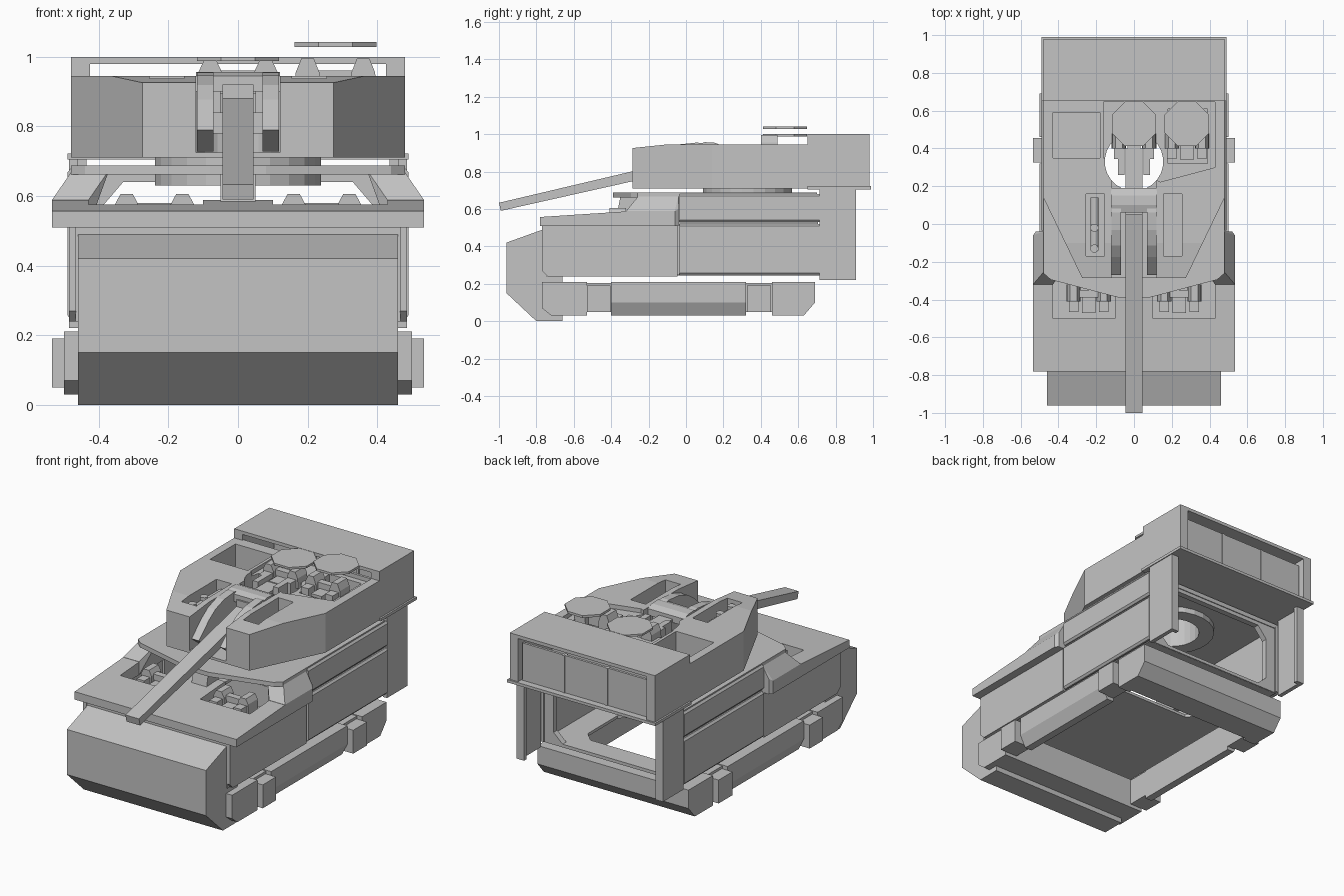
import bpy, bmesh, math

if "Cube" in bpy.data.objects:
    bpy.data.objects.remove(bpy.data.objects["Cube"])

grey = bpy.data.materials.new("armour grey")
grey.diffuse_color = (0.55, 0.55, 0.55, 1)
grey.use_nodes = True
grey.node_tree.nodes["Principled BSDF"].inputs["Base Color"].default_value = grey.diffuse_color


def finish(name, bm):
    bmesh.ops.recalc_face_normals(bm, faces=bm.faces[:])
    me = bpy.data.meshes.new(name)
    bm.to_mesh(me)
    bm.free()
    me.materials.append(grey)
    ob = bpy.data.objects.new(name, me)
    bpy.context.collection.objects.link(ob)
    return ob


def prism(name, pts, axis, lo, hi, mirror=False):
    """Extrude a 2D outline along an axis; optionally add the x-mirrored twin."""
    bm = bmesh.new()
    place = {'x': lambda a, b, t: (t, a, b), 'y': lambda a, b, t: (a, t, b), 'z': lambda a, b, t: (a, b, t)}[axis]
    for s in ((1, -1) if mirror else (1,)):
        rings = []
        for t in (lo, hi):
            ring = []
            for a, b in pts:
                x, y, z = place(a, b, t)
                ring.append(bm.verts.new((s * x, y, z)))
            rings.append(ring)
        n = len(pts)
        bm.faces.new(rings[0])
        bm.faces.new(rings[1])
        for i in range(n):
            j = (i + 1) % n
            bm.faces.new((rings[0][i], rings[0][j], rings[1][j], rings[1][i]))
    return finish(name, bm)


def box(name, x0, x1, y0, y1, z0, z1, mirror=False):
    return prism(name, [(x0, y0), (x1, y0), (x1, y1), (x0, y1)], 'z', z0, z1, mirror)


def hull(name, pts, mirror=False):
    bm = bmesh.new()
    for s in ((1, -1) if mirror else (1,)):
        vs = [bm.verts.new((s * x, y, z)) for x, y, z in pts]
        bmesh.ops.convex_hull(bm, input=vs)
    return finish(name, bm)


def ngon(cx, cy, r, n):
    return [(cx + r * math.cos((i + .5) * 2 * math.pi / n), cy + r * math.sin((i + .5) * 2 * math.pi / n)) for i in range(n)]


def sym(half):
    """Complete a right-hand half outline across x = 0."""
    return half + [(-x, y) for x, y in reversed(half)]


def cut(ob, cutters):
    """Subtract the cutters one at a time, then remove them."""
    for c in cutters:
        c.hide_render = True
        m = ob.modifiers.new("cut", 'BOOLEAN')
        m.object, m.operation, m.solver = c, 'DIFFERENCE', 'EXACT'
        dg = bpy.context.evaluated_depsgraph_get()
        me = bpy.data.meshes.new_from_object(ob.evaluated_get(dg))
        ob.modifiers.clear()
        ob.data = me
        bpy.data.objects.remove(c)


# ---- lower hull: nose, skids, floor
prism("nose", [(-.96, .42), (-.96, .15), (-.80, 0), (-.66, 0), (-.66, .24), (-.765, .24), (-.765, .49)], 'x', -.46, .46)
prism("front_skid", [(-.77, .21), (-.77, .07), (-.72, .03), (-.53, .03), (-.53, .21)], 'x', .42, .50, True)
prism("rear_skid", [(.46, .21), (.46, .03), (.63, .03), (.69, .10), (.69, .21)], 'x', .42, .50, True)
prism("middle_skid", [(.42, .21), (.42, .03), (.465, .03), (.50, .10), (.50, .21)], 'y', -.40, .32, True)
box("skid_link", .42, .465, -.54, .47, .05, .205, True)
box("front_lug", .42, .535, -.53, -.405, .05, .19, True)
box("rear_lug", .42, .535, .325, .455, .05, .19, True)
prism("rear_beam", [(.48, .21), (.48, .03), (.63, .03), (.69, .10), (.69, .21)], 'x', -.42, .42)
box("front_beam", -.42, .42, -.66, -.53, .03, .21)
floor = box("floor", -.46, .46, -.75, .69, .245, .262)
cut(floor, [prism("cutter", sym([(.24, .16), (.30, .22), (.30, .50), (.24, .56)]), 'z', .1, .4)])

# ---- hull walls
prism("front_side_panel", [(-.77, .51), (-.77, .27), (-.74, .24), (-.045, .24), (-.045, .51)], 'x', .465, .485, True)
box("front_wall", -.467, .467, -.765, -.745, .24, .51)
box("inner_wall", .45, .472, -.05, .705, .25, .67, True)
for nm, z0, z1 in (("lower_side_panel", .245, .52), ("upper_side_panel", .53, .68)):
    b = .012
    prism(nm, [(.47, z0), (.48, z0), (.49, z0 + b), (.49, z1 - b), (.48, z1), (.47, z1)], 'y', -.035, .715, True)
rear = box("rear_frame", -.46, .46, .66, .695, .246, .67)
cut(rear, [prism("cutter", sym([(.33, .265), (.39, .32), (.39, .57), (.33, .64)]), 'y', .6, .8)])
box("rear_door", .46, .485, .715, .91, .22, .705, True)
box("rear_door_edge", .435, .465, .885, .91, .22, .705, True)

# ---- front deck with two crew openings
deck = prism("front_deck", [(-.78, .51), (-.78, .557), (-.30, .588), (-.26, .588), (-.26, .51)], 'x', -.535, .535)
cut(deck, [box("cutter", *sorted((s * .10, s * .43)), -.50, -.24, .4, .8) for s in (-1, 1)])
hull("deck_shoulder", [(.535, -.32, .51), (.535, -.32, .588), (.535, -.06, .51), (.535, -.06, .588), (.52, -.04, .51),
                       (.52, -.04, .60), (.475, -.25, .675), (.475, -.04, .675), (.37, -.25, .675), (.37, -.04, .675),
                       (.43, -.32, .588), (.43, -.32, .51), (.43, -.04, .51)], True)
hull("centre_post", [(x, y, z) for x in (-.05, .05) for y, z in ((-.37, .57), (-.25, .57), (-.35, .67), (-.25, .67))])

# ---- hull roof with brow, and turret ring
roof = prism("hull_roof", sym([(.08, -.39), (.44, -.295), (.48, -.26), (.48, .70)]), 'z', .662, .688)
cut(roof, [prism("cutter", ngon(0, .33, .2, 24), 'z', .5, .9)])
ring = prism("turret_ring", ngon(0, .33, .24, 24), 'z', .63, .712)
cut(ring, [prism("cutter", ngon(0, .33, .155, 24), 'z', .5, .9)])

# ---- turret with roof openings
turret = prism("turret", sym([(.275, -.285), (.48, .14), (.48, .66)]), 'z', .71, .945)
cut(turret, [
    prism("cutter", [(-.32, .922), (-.10, .945), (-.05, .951), (-.05, 1.1), (-.32, 1.1)], 'x', -.6, .6),
    box("cutter", -.12, .12, -.5, .241, .725, 1.1),
    prism("cutter", ngon(0, .33, .155, 24), 'z', .6, 1.1),
    box("cutter", -.43, -.18, .35, .59, .74, 1.1),
    box("cutter", -.255, -.155, -.17, .16, .80, 1.1),
    box("cutter", .155, .255, -.17, .16, .80, 1.1),
    prism("cutter", [(-.162, .645), (-.162, .351), (.14, .223), (.43, .30), (.43, .645)], 'z', .92, 1.1),
    box("cutter", .18, .39, .32, .61, .76, 1.1),
])

# ---- turret bustle: open shell with three recessed rear panels
box("bustle_top", -.48, .48, .65, .98, .98, 1.0)
box("bustle_side", .425, .48, .65, .98, .71, .985, True)
box("bustle_floor", -.49, .49, .65, .99, .705, .722)
for i in (-1, 0, 1):
    box("rear_panel", i * .283 - .135, i * .283 + .135, .935, .95, .722, .945)
box("rear_divider", .134, .149, .925, .955, .72, .945, True)

# ---- gun, mantlet and breech
hull("gun_barrel", [(x, y, z) for x in (-.045, .045)
                    for y, z in ((-1.0, .633), (-.99, .59), (.07, .885), (.08, .83))])
arc = [(-.19, .728), (-.27, .79)] + [(.06 - .27 * math.cos(a), .80 + .155 * math.sin(a))
                                     for a in [math.radians(d) for d in (30, 50, 70, 90)]]
prism("mantlet_cheek", arc + [(.15, .94), (.15, .728)], 'x', .07, .118, True)
prism("mantlet_arch", [(.06, .90), (.06, .945), (.10, .957), (.15, .955), (.19, .94), (.19, .90)], 'x', -.121, .121)
box("breech", -.045, .045, .05, .40, .83, .92)
box("breech_guard", .05, .085, .26, .42, .84, .945, True)
box("trunnion", -.10, .10, .10, .16, .78, .84)

# ---- launcher tube in the left roof slot
prism("launcher_tube", ngon(-.21, .885, .022, 12), 'y', -.14, .14)
for y in (-.13, -.02):
    prism("launcher_cap", ngon(-.21, y, .022, 12), 'z', .86, .925)
box("tube_rail", -.225, -.195, -.14, .14, .79, .87)


# ---- repeated hinge frame: two arms, crossbar and pedestal
def hinge(cx, cy, z, h):
    for s in (-1, 1):
        x = cx + s * .08
        prism("hinge_arm", [(x - .038, z - .06), (x - .034, z), (x - .018, z + h), (x + .018, z + h), (x + .034, z),
                            (x + .038, z - .06)], 'y', cy - .03, cy + .06)
        box("hinge_foot", x - .025, x + .025, cy - .085, cy - .02, z - .08, z - .01)
    box("hinge_bar", cx - .11, cx + .11, cy - .01, cy + .03, z - .06, z + .005)
    box("hinge_pedestal", cx - .035, cx + .035, cy - .09, cy, z - .10, z - .03)


hinge(.24, -.38, .575, .03)
hinge(-.24, -.38, .575, .03)
hinge(.28, .43, .955, .04)
hinge(0, .43, .955, .035)

# ---- octagonal raised hatches
prism("centre_hatch", ngon(0, .53, .127, 8), 'z', .988, 1.0)
prism("side_hatch", ngon(.28, .53, .127, 8), 'z', 1.028, 1.042)
